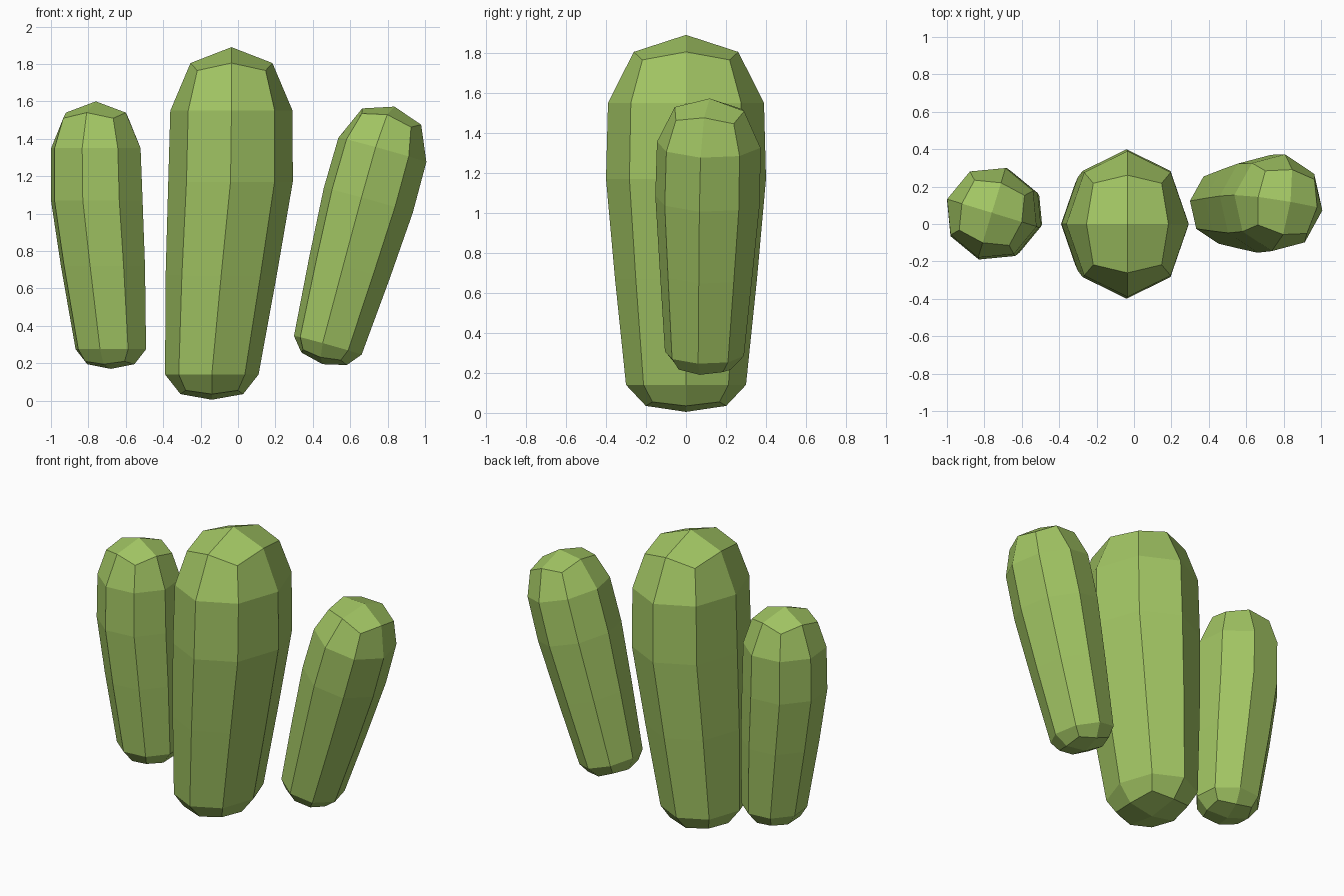
import bpy
import bmesh
import math
from mathutils import Matrix

if "Cube" in bpy.data.objects:
    bpy.data.objects.remove(bpy.data.objects["Cube"])

green = bpy.data.materials.new("cactus green")
green.diffuse_color = (0.36, 0.56, 0.125, 1)
green.use_nodes = True
green.node_tree.nodes["Principled BSDF"].inputs["Base Color"].default_value = green.diffuse_color


def stem(name, rings, bottom, top, spin=0, place=Matrix()):
    """Eight-sided stem. rings: (cx, cy, z, rx, ry).
    bottom / top: (cap ring z, corner z, pole z); caps are four quads round a pole."""
    bm = bmesh.new()

    def ring(cx, cy, z, rx, ry, axis=1.0, corner=1.0, corner_z=None):
        out = []
        for i in range(8):
            a = math.radians(45 * i + spin)
            k = corner if i % 2 else axis
            zz = corner_z if i % 2 and corner_z is not None else z
            out.append(bm.verts.new((cx + rx * k * math.cos(a),
                                     cy + ry * k * math.sin(a), zz)))
        return out

    def cap_ring(base, cap):
        cx, cy, _, rx, ry = base
        return ring(cx, cy, cap[0], rx, ry, 0.67, 0.79, cap[1])

    loops = [cap_ring(rings[0], bottom)]
    loops += [ring(*r) for r in rings]
    loops.append(cap_ring(rings[-1], top))
    for lo, hi in zip(loops, loops[1:]):
        for i in range(8):
            j = (i + 1) % 8
            bm.faces.new((lo[i], lo[j], hi[j], hi[i]))
    # Rounded ends
    for loop, base, cap in ((loops[0], rings[0], bottom), (loops[-1], rings[-1], top)):
        pole = bm.verts.new((base[0], base[1], cap[2]))
        for i in range(0, 8, 2):
            bm.faces.new((pole, loop[i], loop[i + 1], loop[(i + 2) % 8]))
    bmesh.ops.recalc_face_normals(bm, faces=bm.faces)
    bm.transform(place)
    mesh = bpy.data.meshes.new(name)
    bm.to_mesh(mesh)
    bm.free()
    mesh.materials.append(green)
    bpy.context.collection.objects.link(bpy.data.objects.new(name, mesh))


# Tall middle stem
stem("main_stem",
     [(-0.14, 0, 0.14, 0.25, 0.30), (-0.09, 0, 0.67, 0.297, 0.355),
      (-0.04, 0, 1.17, 0.333, 0.40), (-0.035, 0, 1.55, 0.327, 0.39)],
     (0.035, 0.055, 0.005), (1.805, 1.765, 1.89))

# Left stem, leaning slightly outward
stem("left_stem",
     [(-0.68, 0.055, 0.275, 0.197, 0.197), (-0.722, 0.055, 0.72, 0.235, 0.235),
      (-0.755, 0.055, 1.07, 0.256, 0.256), (-0.76, 0.06, 1.35, 0.25, 0.25)],
     (0.195, 0.21, 0.17), (1.54, 1.51, 1.60), spin=-17)

# Right stem, tilted outward
tilt = (Matrix.Translation((0.452, 0.09, 0.195))
        @ Matrix.Rotation(math.radians(15.6), 4, 'Y')
        @ Matrix.Rotation(-0.02, 4, 'X'))
stem("right_stem",
     [(0, 0, 0.105, 0.19, 0.20), (0, 0, 0.53, 0.225, 0.235),
      (0, 0, 0.91, 0.25, 0.265), (0, 0, 1.19, 0.247, 0.262)],
     (0.03, 0.045, 0.0), (1.375, 1.345, 1.43), spin=-9, place=tilt)
